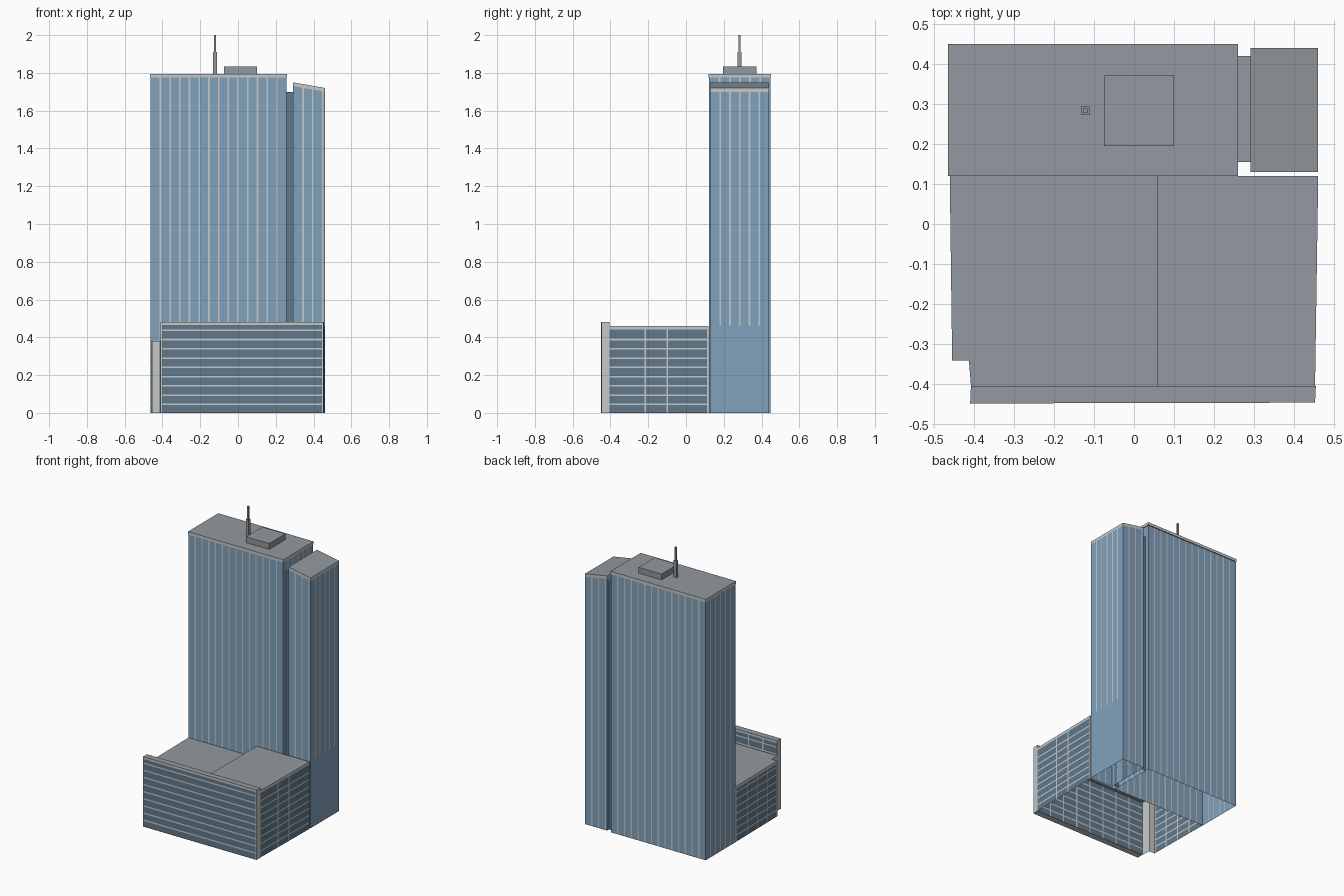
import bpy
import bmesh
from mathutils import Vector

if "Cube" in bpy.data.objects:
    bpy.data.objects.remove(bpy.data.objects["Cube"], do_unlink=True)


def make_material(name, rgb):
    mat = bpy.data.materials.new(name)
    mat.use_nodes = True
    mat.diffuse_color = (*rgb, 1)
    mat.node_tree.nodes["Principled BSDF"].inputs["Base Color"].default_value = (*rgb, 1)
    return mat


MATERIALS = [
    make_material("tower glass blue", (0.22, 0.36, 0.50)),
    make_material("podium glass slate", (0.12, 0.19, 0.26)),
    make_material("pale trim", (0.56, 0.58, 0.58)),
    make_material("roof grey", (0.29, 0.32, 0.35)),
]
GLASS, SLATE, TRIM, ROOF = range(4)


def finish(bm, name):
    bmesh.ops.remove_doubles(bm, verts=bm.verts, dist=0.0002)
    mesh = bpy.data.meshes.new(name)
    for mat in MATERIALS:
        mesh.materials.append(mat)
    bm.to_mesh(mesh)
    bm.free()
    obj = bpy.data.objects.new(name, mesh)
    bpy.context.collection.objects.link(obj)
    return obj


def face(bm, points, mat):
    f = bm.faces.new([bm.verts.new(p) for p in points])
    f.material_index = mat
    return f


def spans(length, lines, width):
    """Split a length into plain spans and line spans."""
    out, at = [], 0
    for c in lines:
        a, b = max(c - width / 2, 0), min(c + width / 2, length)
        if a > at:
            out.append((at, a, False))
        out.append((a, b, True))
        at = b
    if at < length:
        out.append((at, length, False))
    return out


def wall(bm, start, end, z0, z1, mat, posts=(), rails=(), z1_end=None, width=0.009):
    """Vertical wall facing right of start-to-end, with posts and rails cut in."""
    a, b = Vector(start), Vector(end)
    length, height = (b - a).length, z1 - z0
    z1_end = z1 if z1_end is None else z1_end

    def point(u, v):
        p = a.lerp(b, u / length)
        top = z1 + (z1_end - z1) * u / length
        return (p.x, p.y, z0 + (top - z0) * v / height)

    for u0, u1, post in spans(length, posts, width):
        for v0, v1, rail in spans(height, rails, width):
            face(bm, [point(u0, v0), point(u1, v0), point(u1, v1), point(u0, v1)],
                 TRIM if post or rail else mat)


def bays(length, step=0.052):
    count = round(length / step)
    return [length * i / count for i in range(1, count)]


def rimmed_roof(bm, points):
    f = face(bm, points, ROOF)
    bmesh.ops.inset_region(bm, faces=[f], thickness=0.005, depth=-0.004)


def box(name, x0, x1, y0, y1, z0, z1, side_mat, slope=0, rim=False):
    """Box whose top and bottom drop by slope towards +x."""
    bm = bmesh.new()
    ring = [(x0, y0, 0), (x1, y0, slope), (x1, y1, slope), (x0, y1, 0)]
    low = [(x, y, z0 - s) for x, y, s in ring]
    high = [(x, y, z1 - s) for x, y, s in ring]
    for i in range(4):
        j = (i + 1) % 4
        face(bm, [low[i], low[j], high[j], high[i]], side_mat)
    if rim:
        rimmed_roof(bm, high)
    else:
        face(bm, high, ROOF)
    return finish(bm, name)


# Main tower shell with its roof cap
X0, X1, Y0, Y1 = -0.462, 0.257, 0.123, 0.447
corners = [(X0, Y0), (X1, Y0), (X1, Y1), (X0, Y1)]
bm = bmesh.new()
for i in range(4):
    p, q = corners[i], corners[(i + 1) % 4]
    wall(bm, p, q, 0, 1.775, GLASS, bays((Vector(q) - Vector(p)).length))
finish(bm, "main_tower_walls")
box("main_tower_cap", -0.465, 0.26, 0.12, 0.45, 1.775, 1.795, TRIM)

# Recessed link between the towers
box("tower_link", 0.257, 0.292, 0.155, 0.42, 0, 1.70, SLATE)

# Side tower with a sloping top
PODIUM = 0.46
X0, X1, Y0, Y1 = 0.292, 0.461, 0.13, 0.44
HIGH, LOW = 1.73, 1.70
steps = [0.052, 0.104, 0.156]
bm = bmesh.new()
wall(bm, (X0, Y0), (X1, Y0), 0, HIGH, GLASS, steps, z1_end=LOW)
wall(bm, (X1, Y0), (X1, Y1), 0, PODIUM, GLASS)
wall(bm, (X1, Y0), (X1, Y1), PODIUM, LOW, GLASS, bays(Y1 - Y0))
wall(bm, (X1, Y1), (X0, Y1), 0, LOW, GLASS, steps, z1_end=HIGH)
wall(bm, (X0, Y1), (X0, Y0), 0, HIGH, GLASS, bays(Y1 - Y0))
finish(bm, "side_tower_walls")
box("side_tower_cap", X0, X1, Y0, Y1, HIGH, HIGH + 0.02, TRIM, slope=HIGH - LOW)

# Rooftop plant room and mast
box("plant_room", -0.075, 0.10, 0.195, 0.372, 1.795, 1.835, ROOF, rim=True)
box("mast_base", -0.132, -0.111, 0.273, 0.294, 1.795, 1.91, ROOF)
box("mast_tip", -0.127, -0.116, 0.278, 0.289, 1.91, 2.0, ROOF)


# Podium blocks: low on one side, raised on the other
def floors(top):
    return [0.045 + 0.049 * i for i in range(9) if 0.045 + 0.049 * i < top - 0.03]


MID, BACK, FRONT, LOW_TOP = 0.057, 0.12, -0.405, 0.38
bm = bmesh.new()
outline = [(-0.461, BACK), (-0.455, -0.342), (-0.413, -0.342), (-0.408, FRONT)]
wall(bm, outline[0], outline[1], 0, LOW_TOP - 0.018, SLATE,
     [0.005, 0.13, 0.24, 0.35, 0.457], floors(LOW_TOP))
wall(bm, outline[0], outline[1], LOW_TOP - 0.018, LOW_TOP, TRIM)
wall(bm, outline[1], outline[2], 0, LOW_TOP, TRIM)
wall(bm, outline[2], outline[3], 0, LOW_TOP, TRIM)
rimmed_roof(bm, [(x, y, LOW_TOP) for x, y in outline + [(MID, FRONT), (MID, BACK)]])
finish(bm, "low_podium")

bm = bmesh.new()
near, far = (0.453, FRONT), (0.461, BACK)
wall(bm, near, far, 0, PODIUM - 0.018, SLATE, [0.19, 0.305, 0.52], floors(PODIUM))
wall(bm, near, far, PODIUM - 0.018, PODIUM, TRIM)
wall(bm, (MID, BACK), (MID, FRONT), LOW_TOP, PODIUM, TRIM)
wall(bm, far, (MID, BACK), 0, PODIUM, TRIM)
rimmed_roof(bm, [(*p, PODIUM) for p in [(MID, FRONT), near, far, (MID, BACK)]])
finish(bm, "raised_podium")

# Front screen wall with glazing on both faces
TOP, CAP = 0.48, 0.465
A, B, C, D = (-0.41, -0.449), (0.453, -0.447), (0.455, FRONT), (-0.408, FRONT)
bm = bmesh.new()
wall(bm, A, B, 0, CAP, SLATE, [0.003, 0.86], floors(TOP))
wall(bm, A, B, CAP, TOP, TRIM)
wall(bm, B, C, 0, TOP, TRIM)
wall(bm, C, D, 0, CAP, SLATE, bays(0.863, 0.11), floors(TOP))
wall(bm, C, D, CAP, TOP, TRIM)
wall(bm, D, A, 0, TOP, TRIM)
face(bm, [(*p, TOP) for p in (A, B, C, D)], ROOF)
face(bm, [(*p, 0) for p in (D, C, B, A)], TRIM)
finish(bm, "front_screen_wall")
